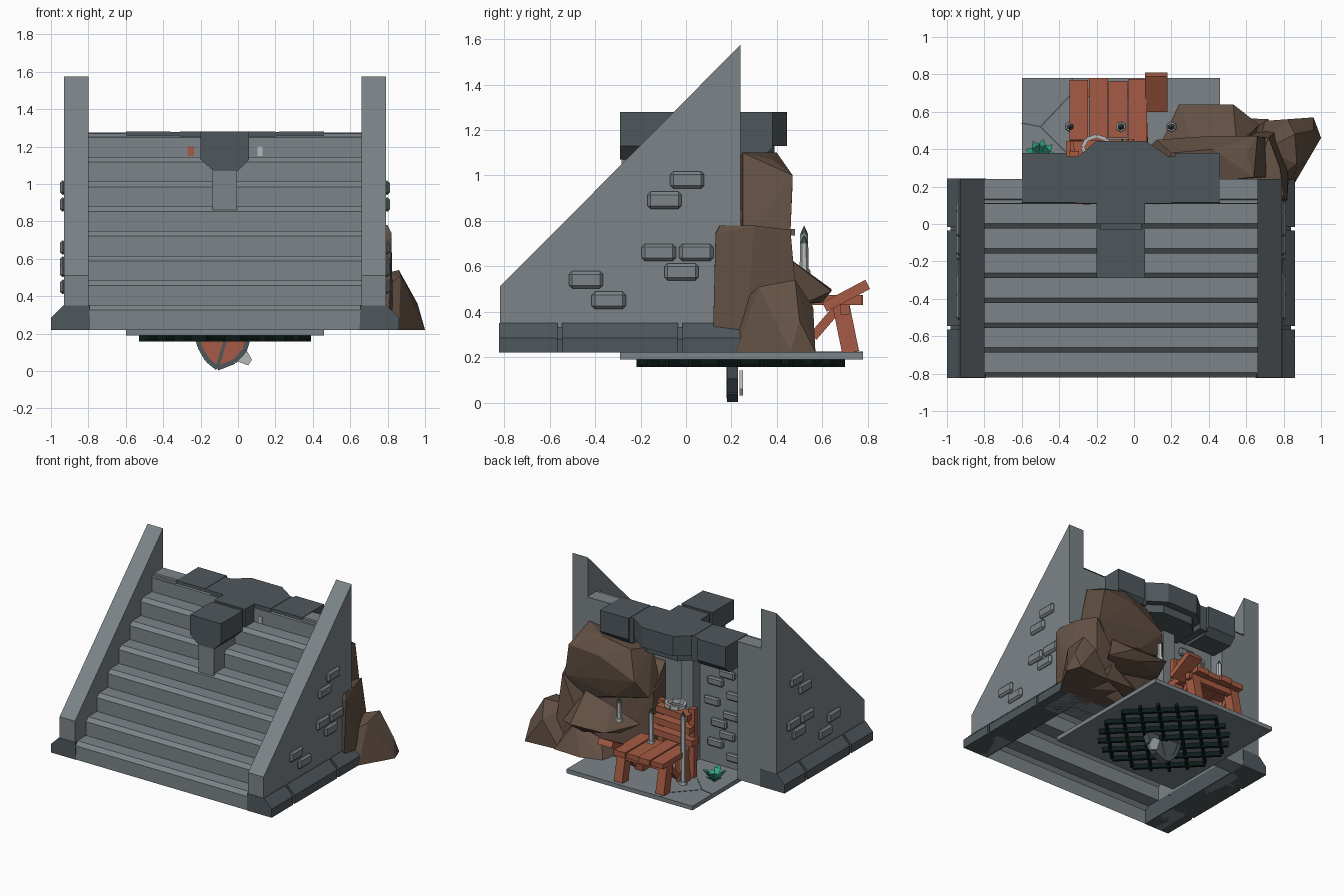
import bpy, bmesh, math
from mathutils import Vector

if "Cube" in bpy.data.objects:
    bpy.data.objects.remove(bpy.data.objects["Cube"])


def material(name, rgb):
    m = bpy.data.materials.new(name)
    m.diffuse_color = (*rgb, 1)
    m.use_nodes = True
    m.node_tree.nodes["Principled BSDF"].inputs["Base Color"].default_value = m.diffuse_color
    return m


STONE = material("grey stone", (.20, .23, .245))
DARK = material("dark stone", (.078, .097, .107))
WOOD = material("terracotta wood", (.38, .105, .058))
ROCK = material("brown rock", (.125, .082, .058))
LIGHT = material("pale metal", (.46, .49, .49))
LEAF = material("green leaf", (.04, .42, .26))
IRON = material("black iron", (.004, .012, .010))


def finish(name, bm, mat, recalc=True):
    if recalc:
        bmesh.ops.recalc_face_normals(bm, faces=bm.faces)
    me = bpy.data.meshes.new(name)
    bm.to_mesh(me)
    bm.free()
    me.materials.append(mat)
    ob = bpy.data.objects.new(name, me)
    bpy.context.collection.objects.link(ob)
    return ob


def prism(name, pts, axis, lo, hi, mat):
    """Extrude a 2D outline along an axis (other two axes in xyz order)."""
    bm = bmesh.new()

    def vert(p, t):
        c = list(p)
        c.insert(axis, t)
        return bm.verts.new(c)
    a = [vert(p, lo) for p in pts]
    b = [vert(p, hi) for p in pts]
    bm.faces.new(a)
    bm.faces.new(b)
    for i in range(len(pts)):
        j = (i + 1) % len(pts)
        bm.faces.new((a[i], a[j], b[j], b[i]))
    return finish(name, bm, mat)


def box(name, x0, x1, y0, y1, z0, z1, mat, bevel=0):
    ob = prism(name, [(x0, y0), (x1, y0), (x1, y1), (x0, y1)], 2, z0, z1, mat)
    if bevel:
        m = ob.modifiers.new("bevel", 'BEVEL')
        m.width, m.segments = bevel, 1
    return ob


def bar(name, a, b, w, h, mat):
    """Square beam between two points."""
    a, b = Vector(a), Vector(b)
    d = b - a
    ob = box(name, -w / 2, w / 2, -h / 2, h / 2, 0, d.length, mat)
    q = d.to_track_quat('Z', 'Y')
    for v in ob.data.vertices:
        v.co = q @ v.co + a
    return ob


def hull(name, pts, mat):
    bm = bmesh.new()
    vs = [bm.verts.new(p) for p in pts]
    r = bmesh.ops.convex_hull(bm, input=vs)
    junk = [g for g in r["geom_interior"] if isinstance(g, bmesh.types.BMVert)]
    bmesh.ops.delete(bm, geom=junk, context='VERTS')
    return finish(name, bm, mat)


CX = -.07   # symmetry plane of the staircase

# Stair sheet, hollow beneath, chamfered nosings
prof = [(-.82, .22)]
for i in range(8):
    y, z = -.82 + i * .1325, .352 + i * .132
    prof += [(y, z - .027), (y + .027, z), (min(y + .1325, .24), z)]
bm = bmesh.new()
rows = [[bm.verts.new((x, y, z)) for x in (-.80, .66)] for y, z in prof]
for p, q in zip(rows, rows[1:]):
    bm.faces.new((p[0], p[1], q[1], q[0]))
finish("stair_treads", bm, STONE, False)

# Side walls, base skirts and raised bricks, mirrored
bricks = [(.005, .98), (-.095, .89), (-.12, .66), (.045, .66), (-.02, .575), (-.44, .54), (-.34, .45)]
for s, side in ((-1, "left"), (1, "right")):
    def X(d):
        return CX + s * d
    prism(side + "_wall", [(-.82, .22), (-.82, .51), (.24, 1.575), (.24, .22)], 0, X(.73), X(.86), STONE)
    prism(side + "_skirt_core", [(X(.72), .221), (X(.91), .221), (X(.91), .28), (X(.865), .33), (X(.72), .33)],
          1, -.815, .235, DARK)
    for y0, y1 in ((-.823, -.565), (-.545, -.035), (-.015, .242)):
        prism(side + "_skirt", [(X(.72), .22), (X(.93), .22), (X(.93), .285), (X(.865), .35), (X(.725), .35)],
              1, y0, y1, DARK)
    for y, z in bricks:
        a, b = sorted((X(.85), X(.883)))
        box(side + "_wall_brick", a, b, y - .075, y + .075, z - .038, z + .038, STONE, .014)
    # Back flank beside the alcove
    a, b = sorted((X(.53), X(.74)))
    box(side + "_back_flank", a, b, .11, .238, .22, 1.27, STONE)

# Alcove wall with bricks
box("alcove_wall", -.6, .46, .09, .12, .22, 1.14, STONE)
for i in range(10):
    x = -.5 + (i % 2) * .13 + (i % 3) * .03
    z = .31 + i * .078
    box("alcove_brick", x - .065, x + .065, .11, .145, z - .03, z + .03, STONE, .01)
box("alcove_column", -.2, -.1, .11, .2, .22, 1.1, STONE)

# Lintel: centre piece, side blocks, links, and forward block on a column
prism("lintel_centre", [(-.31, .11), (-.31, .35), (-.2, .445), (.06, .445), (.2, .35), (.2, .11)], 2, 1.13, 1.28, DARK)
prism("lintel_centre_base", [(-.29, .12), (-.29, .3), (-.2, .39), (.06, .39), (.18, .3), (.18, .12)], 2, 1.07, 1.14, DARK)
for x0, x1 in ((-.6, -.36), (.22, .46)):
    prism("lintel_side", [(.115, 1.12), (.115, 1.28), (.38, 1.28), (.38, 1.12), (.33, 1.07), (.15, 1.07)], 0, x0, x1, DARK)
for x0, x1 in ((-.37, -.3), (.19, .23)):
    box("lintel_link", x0, x1, .116, .36, 1.09, 1.277, DARK)
block = [(-.2, 1.13), (-.2, 1.28), (.06, 1.28), (.06, 1.13), (0, 1.07), (-.13, 1.07)]
prism("lintel_front_block", block, 1, -.29, -.03, DARK)
prism("lintel_neck", [(CX + (x - CX) * .85, min(z, 1.27)) for x, z in block], 1, -.04, .01, DARK)
prism("lintel_rear_neck", block, 1, .0, .13, DARK)
box("front_column", -.135, -.005, -.283, -.03, .8, 1.1, STONE)
# Glimpses through the openings beside the front block
box("opening_wood", -.27, -.235, .102, .107, 1.15, 1.2, WOOD)
box("opening_metal", .105, .13, .102, .107, 1.15, 1.2, LIGHT)

# Floor slab with grooves
box("floor_slab", -.6, .46, -.29, .78, .19, .222, STONE)
for a, b in (((-.6, .54), (-.5, .52)), ((-.5, .52), (-.36, .38)), ((-.5, .52), (-.33, .7)), ((-.33, .7), (-.33, .78))):
    bar("floor_groove", (*a, .221), (*b, .221), .008, .006, DARK)

# Round lattice under the floor
for i in range(-3, 4):
    o = i * .128
    h = math.sqrt(.46 ** 2 - o * o)
    for s, z in ((1, .184), (-1, .175)):
        d = Vector((1, s, 0)) / math.sqrt(2)
        n = Vector((-s, 1, 0)) / math.sqrt(2)
        c = Vector((CX, .24, z)) + n * o
        bar("lattice_bar", c - d * h, c + d * h, .022, .036, IRON)

# Shield hanging under the floor
shield = [(-.22, .19), (-.205, .13), (-.165, .06), (-.11, .015), (-.02, .05), (.035, .11), (.06, .19)]
prism("shield_boards", shield, 1, .185, .21, WOOD)
prism("shield_back", shield, 1, .21, .225, DARK)
for (x0, z0), (x1, z1) in zip(shield, shield[1:]):
    bar("shield_rim", (x0, .205, z0), (x1, .205, z1), .05, .025, DARK)
bar("shield_rib", (-.11, .203, .02), (-.06, .203, .19), .05, .018, DARK)
prism("blade_tip", [(0, .05), (.055, .03), (.075, .06), (.03, .14), (-.03, .14)], 1, .235, .25, LIGHT)

# Rocks: upper mass over a hollow, back slab, side masses, thin ledge
hull("upper_rock", [(.14, .2, 1.02), (.2, .38, 1.05), (.42, .4, 1.1), (.6, .38, 1.07), (.64, .25, 1.1), (.06, .22, .75),
                    (.05, .38, .72), (.12, .45, .85), (.66, .47, 1.0), (.7, .46, .75), (.4, .47, .98), (.3, .42, .68),
                    (.55, .4, .6), (.72, .25, .7)], ROCK)
hull("back_rock", [(.08, .13, .22), (.08, .13, .9), (.1, .3, .22), (.06, .3, .75), (.3, .34, .3), (.6, .36, .22),
                   (.7, .13, .22), (.7, .13, .9), (.65, .36, .8)], ROCK)
hull("wrapping_rock", [(.6, .12, .22), (.81, .12, .33), (.82, .13, .74), (.8, .15, .78), (.6, .13, .78), (.78, .3, .78),
                       (.72, .46, .76), (.82, .28, .5), (.83, .3, .22), (.76, .5, .3), (.55, .48, .22),
                       (.58, .48, .5)], ROCK)
hull("outer_rock", [(1, .46, .22), (.96, .57, .22), (.87, .32, .51), (.86, .48, .54), (.82, .56, .42), (.74, .2, .22),
                    (.74, .22, .42), (.86, .22, .22), (.68, .55, .22), (.7, .4, .5), (.96, .5, .36)], ROCK)
hull("ledge_rock", [(.16, .45, .5), (.24, .64, .5), (.53, .64, .49), (.67, .53, .44), (.32, .42, .6), (.55, .42, .66),
                    (.2, .5, .46), (.45, .6, .44), (.12, .38, .5), (.6, .36, .42)], ROCK)
hull("foot_rock", [(.3, .36, .22), (.34, .52, .22), (.5, .57, .22), (.72, .56, .22), (.4, .44, .34), (.6, .48, .42),
                   (.7, .4, .4)], ROCK)

# Table: planks, legs, braces, leaning beam and backboards
for i, (y0, y1) in enumerate(((.45, .77), (.43, .78), (.46, .765), (.44, .775))):
    x = -.345 + i * .105
    box("table_plank", x, x + .1, y0, y1, .43, .468 + .006 * (i % 2), WOOD)
for x in (-.31, .04):
    for y, t in ((.71, .03), (.48, -.02)):
        bar("table_leg", (x, y + t / 2, .22), (x, y - t, .44), .07, .075, WOOD)
    bar("table_brace", (x, .56, .29), (x, .68, .43), .035, .04, WOOD)
bar("table_rail", (-.34, .7, .41), (.1, .7, .41), .04, .045, WOOD)
bar("leaning_beam", (.12, .61, .42), (.12, .8, .52), .12, .045, WOOD)
for i in range(3):
    z = .5 + i * .09
    bar("backboard", (-.36 + .02 * i, .4, z), (.0 - .03 * i, .41, z + .02), .087, .05, WOOD)
for x in (-.32, -.06):
    bar("backboard_post", (x, .38, .22), (x, .37, .74), .05, .04, WOOD)

# Metal ring on top of the backboards
ring = [Vector((-.2 + .075 * math.cos(k * math.pi / 4), .41 + .06 * math.sin(k * math.pi / 4), .75)) for k in range(8)]
for k in range(8):
    bar("metal_ring", ring[k], ring[(k + 1) % 8], .02, .03, LIGHT)

# Candles with pointed tops
for x, z0, z1 in ((-.34, .22, .78), (-.07, .46, .73), (.2, .56, .74)):
    for r0, r1, a, b, m, n in ((.02, .018, z0, z1 - .04, LIGHT, "candle"), (.018, .0, z1 - .04, z1, DARK, "candle_tip"),
                               (.03, .026, z0, z0 + .025, LIGHT, "candle_base")):
        bm = bmesh.new()
        bmesh.ops.create_cone(bm, cap_ends=True, segments=6, radius1=r0, radius2=r1, depth=b - a)
        bmesh.ops.translate(bm, verts=bm.verts, vec=(x, .52, (a + b) / 2))
        finish(n, bm, m)

# Small leafy plant
for k in range(9):
    a = k * math.tau / 9
    d, n = Vector((math.cos(a), math.sin(a), 0)), Vector((-math.sin(a), math.cos(a), 0))
    c = Vector((-.5, .37, .225))
    up = Vector((0, 0, 1))
    t = .05 + .035 * (k % 2)
    hull("plant_leaf", [c, c + d * .05 + n * .025 + up * t, c + d * .05 - n * .025 + up * t,
                        c + d * .05 + up * (t - .015), c + d * .085 + up * (t + .01)], LEAF)
